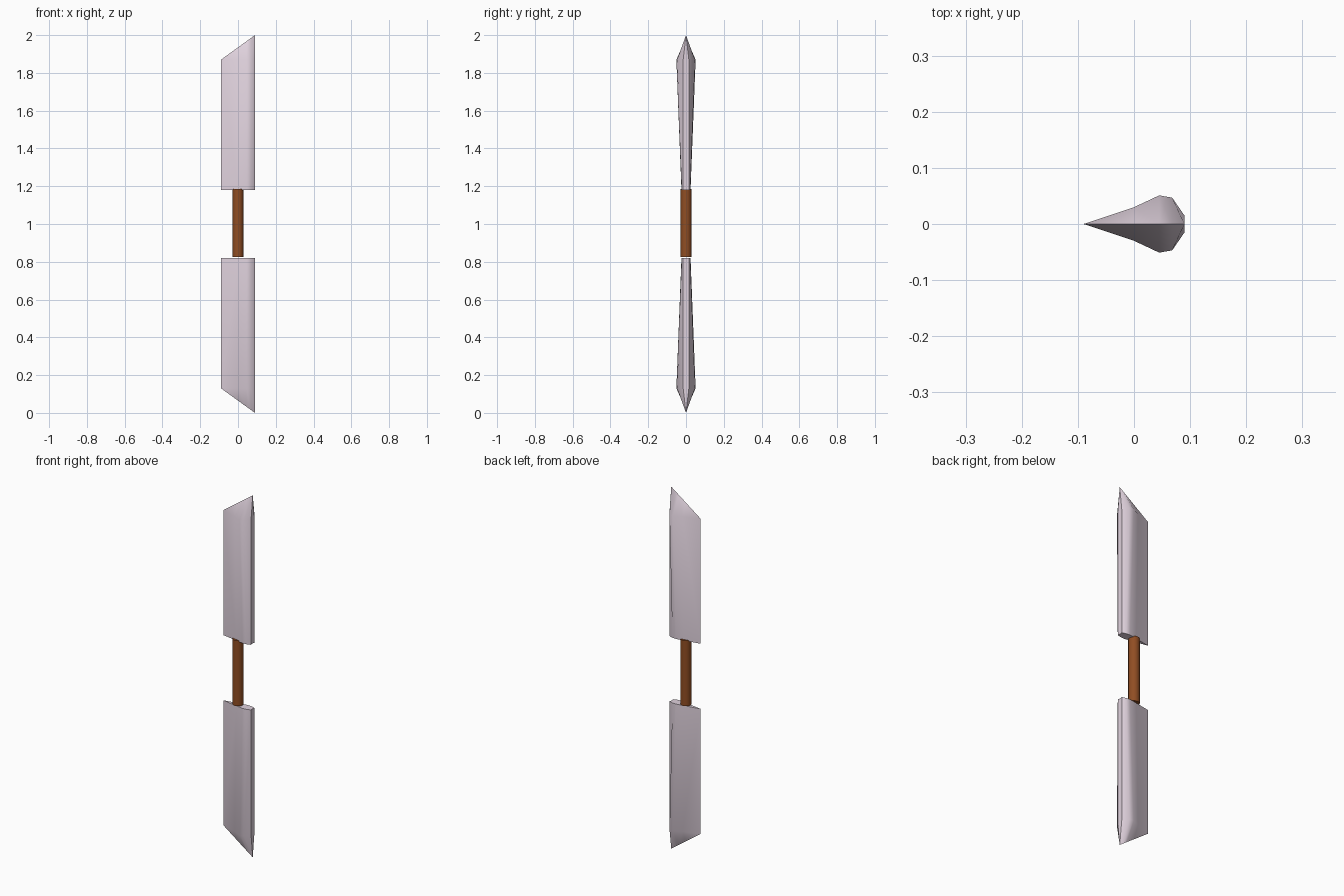
import bpy, bmesh

if "Cube" in bpy.data.objects:
    bpy.data.objects.remove(bpy.data.objects["Cube"])


def material(name, color):
    m = bpy.data.materials.new(name)
    m.diffuse_color = color
    m.use_nodes = True
    m.node_tree.nodes["Principled BSDF"].inputs["Base Color"].default_value = m.diffuse_color
    return m


steel = material("pale_steel", (0.74, 0.64, 0.72, 1))
wood = material("brown_wood", (0.28, 0.075, 0.017, 1))

# Half cross-section of a blade: x, half thickness at the grip end, half thickness at the tip end
HALF = [(-0.09, 0.0, 0.0), (0.0, 0.016, 0.03), (0.045, 0.024, 0.051),
        (0.068, 0.022, 0.047), (0.09, 0.015, 0.015)]
GRIP_Z, SHOULDER_Z, TIP_Z = 1.18, 1.87, 2.0


def blade(name, flip):
    bm = bmesh.new()

    def vert(x, y, z):
        return bm.verts.new((x, y, 2 - z if flip else z))

    def ring(col, z):
        upper = [vert(p[0], p[col], z) for p in HALF]
        lower = [vert(p[0], -p[col], z) for p in reversed(HALF[1:])]
        return upper + [vert(0.087, 0, z)] + lower

    inner, outer = ring(1, GRIP_Z), ring(2, SHOULDER_Z)
    n, k = len(inner), len(HALF)

    # Sides and flat grip end
    for i in range(n):
        j = (i + 1) % n
        bm.faces.new((inner[i], inner[j], outer[j], outer[i]))
    bm.faces.new(inner)

    # Slanted tip: both shoulders rise to a central ridge
    ridge = [outer[0]] + [
        vert(p[0], 0, SHOULDER_Z + (TIP_Z - SHOULDER_Z) * (p[0] + 0.09) / 0.18)
        for p in HALF[1:]]
    for i in range(k - 1):
        for a, b in ((outer[i], outer[i + 1]), (outer[-i % n], outer[-i - 1])):
            face = [a, b, ridge[i + 1]]
            if i:
                face.append(ridge[i])
            bm.faces.new(face)
    for a, b in ((outer[k - 1], outer[k]), (outer[k], outer[k + 1])):
        bm.faces.new((a, b, ridge[-1]))

    bmesh.ops.recalc_face_normals(bm, faces=bm.faces)
    mesh = bpy.data.meshes.new(name)
    bm.to_mesh(mesh)
    bm.free()
    mesh.materials.append(steel)
    ob = bpy.data.objects.new(name, mesh)
    bpy.context.collection.objects.link(ob)
    return ob


def smooth(ob, angle):
    bpy.ops.object.select_all(action='DESELECT')
    ob.select_set(True)
    bpy.context.view_layer.objects.active = ob
    bpy.ops.object.shade_smooth_by_angle(angle=angle)


# Two mirrored blades
smooth(blade("upper_blade", False), 0.7)
smooth(blade("lower_blade", True), 0.7)

# Round grip between them
bpy.ops.mesh.primitive_cylinder_add(vertices=24, radius=0.028, depth=0.362, location=(0, 0, 1.005))
grip = bpy.context.object
grip.name = "grip"
grip.data.materials.append(wood)
smooth(grip, 0.7)
